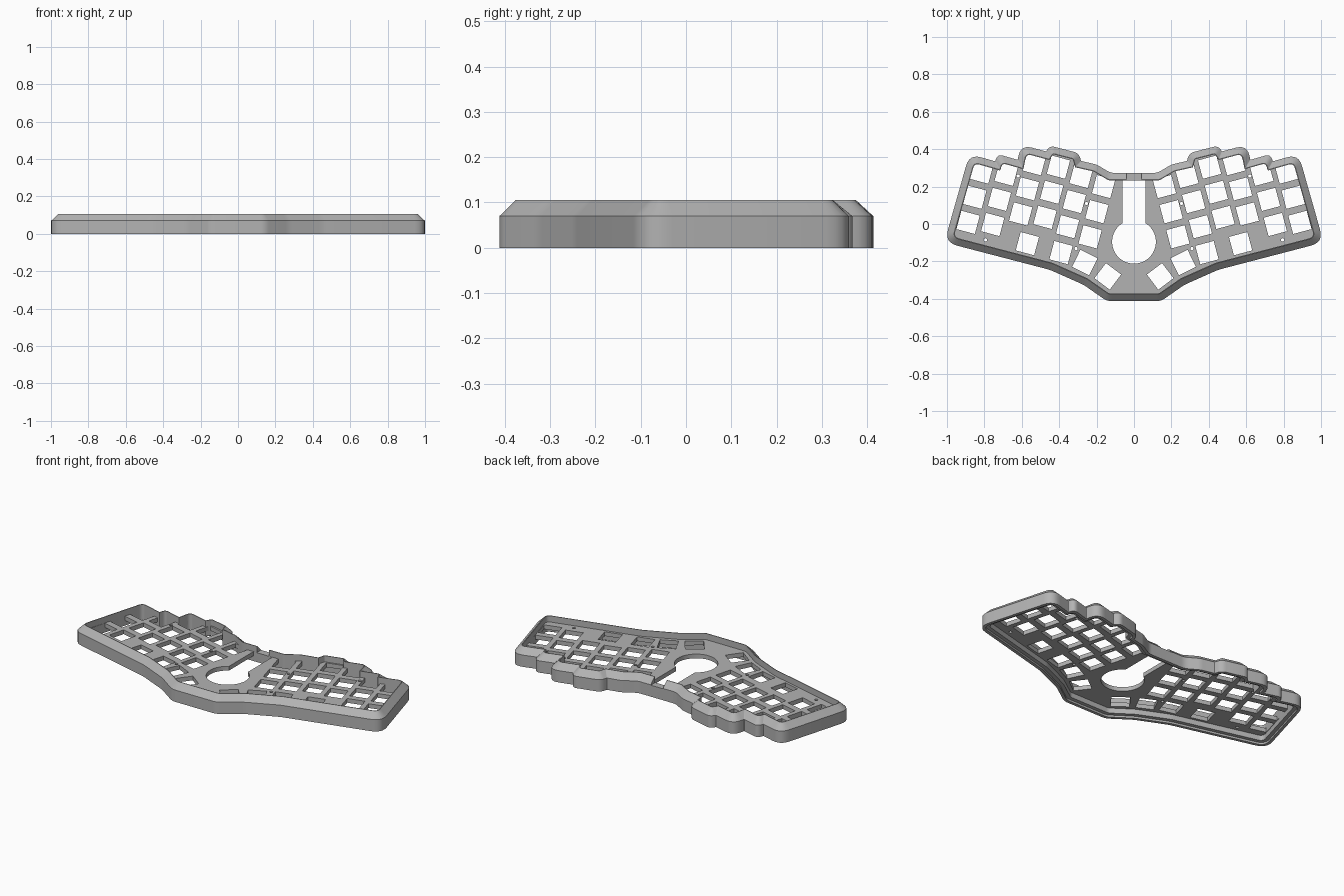
import bpy, bmesh
from math import sin, cos, tan, pi, radians
from mathutils import Vector

if "Cube" in bpy.data.objects:
    bpy.data.objects.remove(bpy.data.objects["Cube"])

grey = bpy.data.materials.new("case_grey")
grey.use_nodes = True
COLOUR = (0.45, 0.45, 0.45, 1)
grey.diffuse_color = COLOUR
grey.node_tree.nodes["Principled BSDF"].inputs["Base Color"].default_value = COLOUR

PLATE_BOTTOM, PLATE_TOP = 0.043, 0.068

# Half outline, back to front: x, y, corner radius
HALF = [(.125, .273, .08), (.20, .318, .1), (.283, .337, 0), (.295, .379, .05),
        (.45, .419, .05), (.47, .388, 0), (.605, .424, .065), (.622, .343, 0),
        (.73, .374, .06), (.742, .335, 0), (.88, .374, .065),
        (1.014, -.098, .07), (.45, -.245, .25), (.27, -.325, .2), (.145, -.412, .08)]
OUTLINE = HALF + [(-x, y, r) for x, y, r in reversed(HALF)]


def rounded_loop(inset, steps=6):
    """Inset the clockwise outline and round its corners."""
    pts = [Vector(p[:2]) for p in OUTLINE]
    n = len(pts)
    corners = []
    for i in range(n):
        a = (pts[i] - pts[i - 1]).normalized()
        b = (pts[(i + 1) % n] - pts[i]).normalized()
        na, nb = Vector((a.y, -a.x)), Vector((b.y, -b.x))
        corners.append(pts[i] + (na + nb) * inset / (1 + na.dot(nb)))
    loop = []
    for i in range(n):
        p, to_a, to_b = corners[i], corners[i - 1] - corners[i], corners[(i + 1) % n] - corners[i]
        turn = pi - to_a.angle(to_b)
        radius = max(OUTLINE[i][2] - inset, .004)
        reach = min(radius * tan(turn / 2), .75 * to_a.length, .75 * to_b.length)
        s, e = p + to_a.normalized() * reach, p + to_b.normalized() * reach
        for k in range(steps + 1):
            t = k / steps
            loop.append(s * (1 - t) ** 2 + p * 2 * t * (1 - t) + e * t * t)
    return loop


def finish(obj):
    bpy.ops.object.select_all(action='DESELECT')
    obj.select_set(True)
    bpy.context.view_layer.objects.active = obj
    bpy.ops.object.shade_smooth_by_angle(angle=radians(25))


# Case wall: chamfered section swept around the outline
SECTION = [(0, 0), (0, .07), (.036, .105), (.040, .105),
           (.040, .012), (.018, .012), (.018, 0)]
bm = bmesh.new()
rings = [[bm.verts.new((p.x, p.y, z)) for p in rounded_loop(d)] for d, z in SECTION]
for j, ring in enumerate(rings):
    nxt = rings[(j + 1) % len(rings)]
    for i in range(len(ring)):
        k = (i + 1) % len(ring)
        bm.faces.new((ring[i], ring[k], nxt[k], nxt[i]))
bmesh.ops.recalc_face_normals(bm, faces=bm.faces)
mesh = bpy.data.meshes.new("case_wall")
bm.to_mesh(mesh)
bm.free()
mesh.materials.append(grey)
wall = bpy.data.objects.new("case_wall", mesh)
bpy.context.collection.objects.link(wall)

# Cable notch in the back wall
bpy.ops.mesh.primitive_cube_add(size=1, location=(0, .25, PLATE_TOP + .1))
cutter = bpy.context.object
cutter.name = "notch_cutter"
cutter.scale = (.08, .16, .2)
cutter.hide_render = True
cutter.data.materials.append(grey)
mod = wall.modifiers.new("notch", 'BOOLEAN')
mod.object, mod.operation, mod.solver = cutter, 'DIFFERENCE', 'EXACT'
bpy.context.view_layer.objects.active = wall
bpy.ops.object.modifier_apply(modifier="notch")
bpy.data.objects.remove(cutter)
finish(wall)

# Switch plate: filled outline with openings, its edge buried in the wall
curve = bpy.data.curves.new("switch_plate", 'CURVE')
curve.dimensions, curve.fill_mode = '2D', 'BOTH'
curve.extrude = (PLATE_TOP - PLATE_BOTTOM) / 2


def add_loop(points):
    sp = curve.splines.new('POLY')
    sp.points.add(len(points) - 1)
    for q, p in zip(sp.points, points):
        q.co = (p[0], p[1], 0, 1)
    sp.use_cyclic_u = True


def regular(x, y, r, count, start):
    return [(x + r * cos(start + 2 * pi * i / count),
             y + r * sin(start + 2 * pi * i / count)) for i in range(count)]


add_loop(rounded_loop(.014))

# Key columns, staggered along a tilted grid, three keys each
TILT = radians(15)
keys = []
for col, top in enumerate([.151, .172, .189, .173, .080, .057]):
    for row in range(3):
        u, v = .209 + .13 * col, top - .139 * row
        keys.append((u * cos(TILT) - v * sin(TILT), u * sin(TILT) + v * cos(TILT), TILT))
# Thumb keys fan inwards
keys += [(.57, -.105, TILT), (.39, -.153, TILT), (.263, -.206, radians(26)), (.14, -.28, radians(37))]
SCREWS = [(.619, .257), (.254, .11), (.795, -.085), (.31, -.132)]
for side in (1, -1):
    for x, y, tilt in keys:
        add_loop(regular(side * x, y, .072, 4, side * tilt + pi / 4))
    for x, y in SCREWS:
        add_loop(regular(side * x, y, .009, 12, 0))

# Round opening joined to the central slot
SLOT, CENTRE_Y, RADIUS, GAP = .062, -.095, .117, .56
arc = regular(0, CENTRE_Y, RADIUS, 48, pi / 2)
arc = [p for p in arc if p[1] < CENTRE_Y + RADIUS * cos(GAP)]
add_loop([(-SLOT, CENTRE_Y + RADIUS * cos(GAP))] + arc
         + [(SLOT, CENTRE_Y + RADIUS * cos(GAP)), (SLOT, .232), (-SLOT, .232)])

plate = bpy.data.objects.new("switch_plate", curve)
plate.location.z = (PLATE_BOTTOM + PLATE_TOP) / 2
bpy.context.collection.objects.link(plate)
curve.materials.append(grey)
bpy.ops.object.select_all(action='DESELECT')
plate.select_set(True)
bpy.context.view_layer.objects.active = plate
bpy.ops.object.convert(target='MESH')
finish(bpy.context.object)
